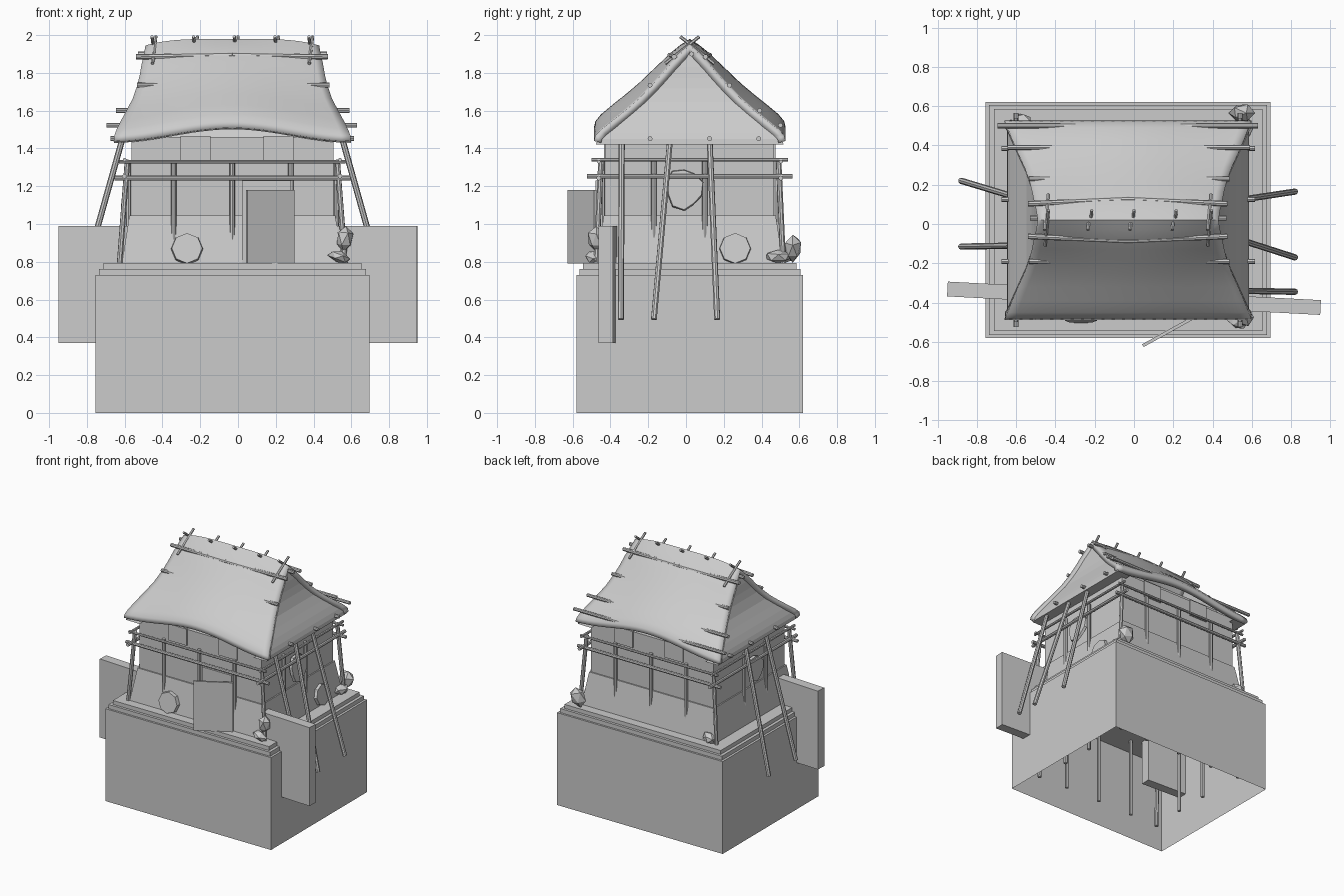
import bpy, bmesh, math, random
from mathutils import Vector, Matrix

if "Cube" in bpy.data.objects:
    bpy.data.objects.remove(bpy.data.objects["Cube"])
random.seed(4)
CX, CY = -0.03, 0.02   # centre of the hut


def finish(name, bm, smooth=False):
    bmesh.ops.recalc_face_normals(bm, faces=bm.faces)
    me = bpy.data.meshes.new(name)
    bm.to_mesh(me)
    bm.free()
    ob = bpy.data.objects.new(name, me)
    bpy.context.collection.objects.link(ob)
    if smooth:
        for p in me.polygons:
            p.use_smooth = True
    return ob


def taper(name, z0, z1, b, t, bottom=True, c=(CX, CY)):
    """Box with half sizes b at the bottom and t at the top."""
    bm = bmesh.new()
    bmesh.ops.create_cube(bm, size=2)
    for v in bm.verts:
        h, z = (b, z0) if v.co.z < 0 else (t, z1)
        v.co = (c[0] + v.co.x * h[0], c[1] + v.co.y * h[1], z)
    if not bottom:
        low = [f for f in bm.faces if all(v.co.z < z0 + 1e-5 for v in f.verts)]
        bmesh.ops.delete(bm, geom=low, context='FACES')
    return finish(name, bm)


def slab(name, centre, size, rot=0.0, axis='Z'):
    bm = bmesh.new()
    m = Matrix.Translation(centre) @ Matrix.Rotation(rot, 4, axis) @ Matrix.Diagonal((*size, 1))
    bmesh.ops.create_cube(bm, size=1, matrix=m)
    return finish(name, bm)


def pole(name, pts, r=0.013, sides=8):
    """Round stick through two or more points."""
    bm = bmesh.new()
    for a, b in zip(pts, pts[1:]):
        a, b = Vector(a), Vector(b)
        d = b - a
        m = Matrix.Translation((a + b) / 2) @ d.to_track_quat('Z', 'Y').to_matrix().to_4x4()
        bmesh.ops.create_cone(bm, cap_ends=True, segments=sides, radius1=r, radius2=r,
                              depth=d.length, matrix=m)
    return finish(name, bm)


def disc(name, centre, normal, r, thick=0.03, sides=8, ragged=0.0, stretch=1.0):
    bm = bmesh.new()
    bmesh.ops.create_cone(bm, cap_ends=True, segments=sides, radius1=r, radius2=r * 0.95, depth=thick)
    for v in bm.verts:
        k = 1 + ragged * math.sin(v.co.to_2d().angle_signed(Vector((1, 0))) * 3 + 1)
        v.co.x *= k
        v.co.y *= k * stretch
    q = Vector(normal).to_track_quat('Z', 'Y').to_matrix().to_4x4()
    bm.transform(Matrix.Translation(centre) @ q)
    return finish(name, bm)


def rock(name, centre, size, rot):
    bm = bmesh.new()
    bmesh.ops.create_icosphere(bm, subdivisions=1, radius=1)
    for v in bm.verts:
        v.co *= random.uniform(0.85, 1.05)
    bm.transform(Matrix.Translation(centre) @ Matrix.Rotation(rot, 4, 'Y') @ Matrix.Diagonal((*size, 1)))
    return finish(name, bm)


# Stepped base, hollow underneath
taper("base_block", 0, 0.73, (0.725, 0.60), (0.725, 0.60), bottom=False)
taper("base_step_lower", 0.73, 0.762, (0.707, 0.585), (0.707, 0.585))
taper("base_step_upper", 0.762, 0.793, (0.683, 0.565), (0.683, 0.565))

# Mud skirt and walls
taper("wall_skirt", 0.79, 1.045, (0.585, 0.495), (0.545, 0.455))
taper("walls", 1.04, 1.46, (0.535, 0.445), (0.535, 0.445))
taper("wall_top", 1.45, 1.54, (0.45, 0.40), (0.45, 0.36))
for s in (-1, 1):
    for x in (-0.225, 0.215):
        slab("wall_board", (x, CY + s * 0.447, 1.40), (0.16, 0.014, 0.13))

# Doorway with open door
slab("door_frame", (0.15, -0.455, 1.01), (0.26, 0.05, 0.44))
slab("door", (0.17, -0.55, 0.985), (0.285, 0.016, 0.39), math.radians(29))

# Side panels passing through the base
for s in (-1, 1):
    slab("side_panel", (s * 0.68, -0.378 - s * 0.033, 0.68), (0.54, 0.075, 0.62), math.radians(-3))

# Wall posts running down into the base
for s in (-1, 1):
    for x in (-0.34, -0.03, 0.28):
        y = CY + s * 0.462
        pole("wall_post", [(x, y, 0.1), (x, y, 1.34)], 0.014)
    for y in (-0.17, 0.10):
        x = CX + s * 0.55
        pole("wall_post", [(x, y, 0.1), (x, y, 1.34)], 0.014)
    for t in (-1, 1):
        x, y = CX + s * 0.555, CY + t * 0.47
        pole("corner_post", [(x + s * 0.01, y, 0.1), (x + s * 0.042, y + t * 0.025, 0.79),
                             (x, y, 1.34)], 0.015)

# Horizontal rails
for z, ex, r in ((1.33, 0.60, 0.010), (1.243, 0.625, 0.013)):
    for s in (-1, 1):
        y, x = CY + s * 0.482, CX + s * 0.57
        pole("long_rail", [(CX - ex, y, z), (CX + ex, y, z)], r)
        pole("side_rail", [(x, CY - ex + 0.08, z + .01), (x, CY + ex - 0.08, z + .01)], r)

# Thatched roof: profile rows of (y offset, end height, half length)
PROF = [(0, 1.945, .46), (.05, 1.90, .468), (.10, 1.848, .48), (.15, 1.79, .49), (.20, 1.735, .503),
        (.27, 1.663, .528), (.34, 1.602, .56), (.41, 1.547, .59), (.47, 1.500, .613),
        (.50, 1.468, .625), (.508, 1.440, .628)]
N = 24


def roof_point(i, s, u):
    y, z, h = PROF[i]
    k = i / (len(PROF) - 1)
    lift = 0.035 * (1 - u ** 4) * (1 - k) + 0.07 * (0.5 + 0.5 * math.cos(math.pi * u)) * k
    lift += 0.03 * math.sin(math.pi * k) * (1 - u * u)
    return Vector((CX + u * h, CY + s * y, z + lift))


bm = bmesh.new()
rows = [(i, -1) for i in range(len(PROF) - 1, 0, -1)] + [(i, 1) for i in range(len(PROF))]
grid = [[bm.verts.new(roof_point(i, s, 2 * j / N - 1)) for j in range(N + 1)] for i, s in rows]
for a, b in zip(grid, grid[1:]):
    for j in range(N):
        bm.faces.new((a[j], a[j + 1], b[j + 1], b[j]))
roof = finish("thatch_roof", bm)
if roof.data.polygons[len(roof.data.polygons) // 2].normal.z < 0:
    roof.data.flip_normals()
sol = roof.modifiers.new("thickness", 'SOLIDIFY')
sol.thickness, sol.offset = 0.04, -1
bpy.context.view_layer.objects.active = roof
roof.select_set(True)
bpy.ops.object.shade_smooth_by_angle(angle=math.radians(40))

# Gable walls closing the roof ends
for s in (-1, 1):
    bm = bmesh.new()
    pairs = []
    for y, z, h in PROF:
        x = CX + s * (h - 0.012)
        pairs.append([bm.verts.new((x, CY + t * max(y - 0.012, 0.002), z - 0.018)) for t in (-1, 1)])
    pairs.append([bm.verts.new((CX + s * 0.50, CY + t * 0.496, 1.42)) for t in (-1, 1)])
    for a, b in zip(pairs, pairs[1:]):
        bm.faces.new((a[0], a[1], b[1], b[0]))
    finish("gable", bm)

# Poles laid along the roof, partly buried in the thatch
for s in (-1, 1):
    pole("ridge_side_pole", [(-0.54, CY + s * .083, 1.885), (CX, CY + s * .105, 1.893),
                             (0.475, CY + s * .083, 1.885)], 0.014)
    pole("roof_pole_upper", [(-0.535, CY + s * .21, 1.735), (0.485, CY + s * .21, 1.735)], 0.013)
for y, z, a, b in ((.39, 1.60, -.645, .59), (.50, 1.523, -.695, .63)):
    pole("roof_pole_back", [(a, y, z), (b, y, z)], 0.013)
for y in (-0.19, 0.125, 0.385):
    for s in (-1, 1):
        pole("purlin_end", [(CX + s * 0.48, y, 1.452), (CX + s * 0.645, y, 1.452)], 0.013)
for s in (-1, 1):
    pole("ridge_end_pole", [(CX + s * .40, .03, 1.90), (CX + s * .50, .03, 1.90)], 0.013)

# Crossed sticks over the ridge
for x in (-0.445, -0.225, -0.01, 0.205, 0.385):
    dz = 0.0
    for s in (-1, 1):
        pole("ridge_stick", [(x - .008 * s, CY - s * .13, 1.85 + dz), (x + .01 * s, CY + s * .05, 1.992 + dz)], 0.009, 6)

# Leaning props
for s, y0, y1 in ((1, -.34, -.345), (1, -.085, -.17), (1, .125, .165),
                  (-1, .14, .22), (-1, -.11, -.115)):
    pole("leaning_prop", [(CX + s * .585, y0, 1.44), (CX + s * .85, y1, 0.495)], 0.016)

# Round stones and hide shields on the walls
disc("front_disc", (-0.27, -0.478, 0.87), (0, -1, 0.15), 0.085)
disc("side_disc", (0.55, 0.26, 0.87), (1, 0, 0.15), 0.085)
disc("side_shield", (0.535, -0.01, 1.185), (1, 0, 0.1), 0.10, 0.02, 10, 0.1, 1.1)
disc("left_shield", (-0.60, -0.01, 1.19), (-1, 0, 0.1), 0.09, 0.02, 10, 0.1, 1.1)

# Corner rocks
rock("corner_rock", (0.565, -0.475, 0.92), (0.05, 0.05, 0.075), 0.1)
rock("corner_rock", (0.535, -0.49, 0.825), (0.065, 0.05, 0.033), 0.4)
rock("corner_rock", (0.55, 0.565, 0.873), (0.07, 0.05, 0.08), 0.3)
rock("corner_rock", (0.56, 0.49, 0.83), (0.05, 0.075, 0.04), 0.2)
rock("corner_rock", (-0.57, 0.52, 0.83), (0.06, 0.05, 0.045), -0.3)
